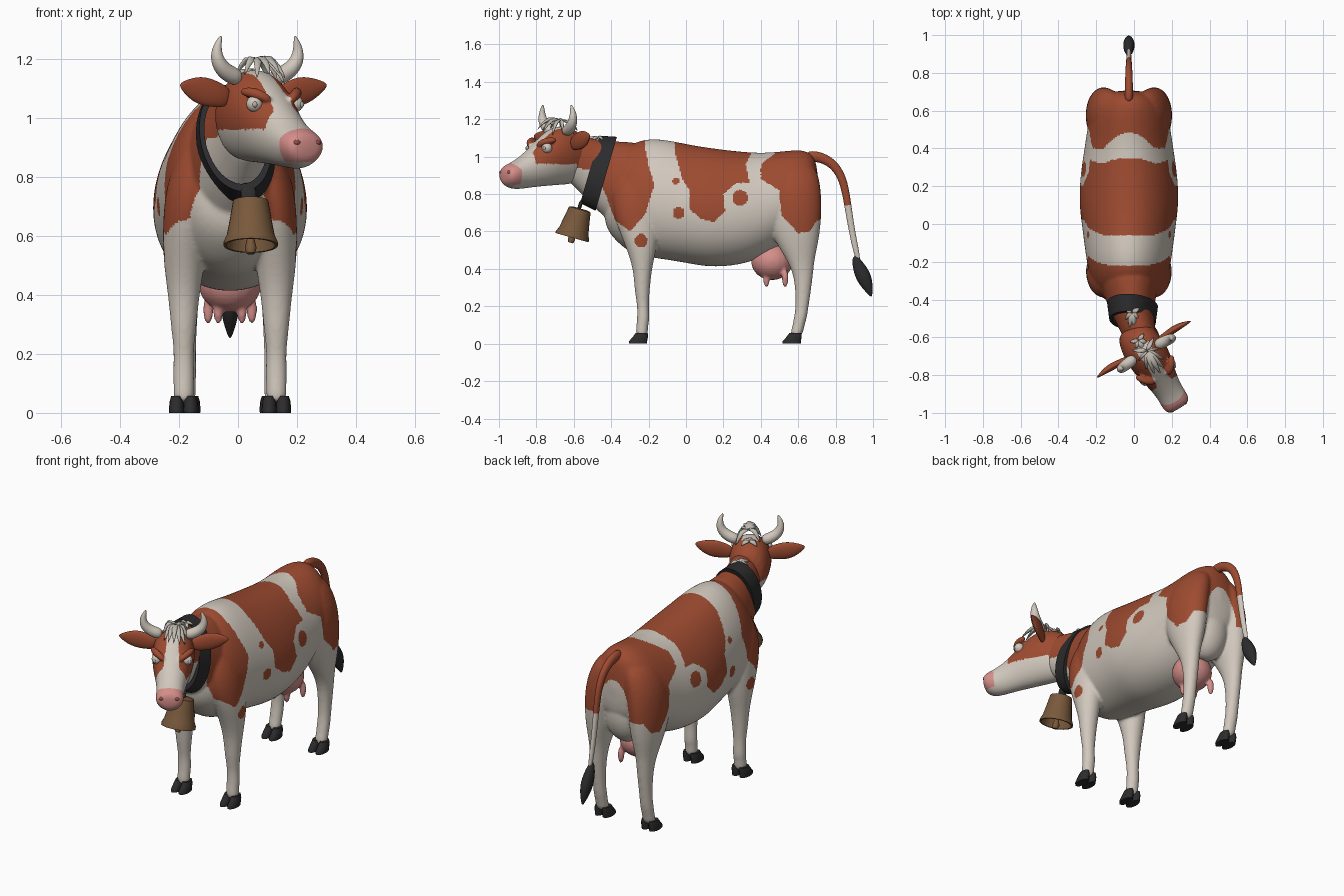
import bpy, bmesh, random
from math import sin, cos, pi, radians
from mathutils import Vector, Matrix

default = bpy.data.objects.get("Cube")
if default:
    bpy.data.objects.remove(default, do_unlink=True)
random.seed(4)


def material(name, colour):
    mat = bpy.data.materials.new(name)
    mat.use_nodes = True
    mat.diffuse_color = (*colour, 1)
    mat.node_tree.nodes["Principled BSDF"].inputs["Base Color"].default_value = (*colour, 1)
    return mat


WHITE = material("cream hide", (.64, .58, .51))
BROWN = material("red brown hide", (.34, .07, .03))
PINK = material("pink skin", (.66, .27, .25))
ROSE = material("dark pink nostril", (.3, .08, .07))
BLACK = material("black horn and leather", (.025, .025, .027))
BRONZE = material("bronze", (.19, .1, .045))
HAIR = material("pale hair", (.52, .49, .43))

CX = -.027                                   # middle plane of the body
HEAD = Matrix.Translation((.05, -.66, 0)) @ Matrix.Rotation(radians(31), 4, 'Z')
X, Y, Z = Vector((1, 0, 0)), Vector((0, 1, 0)), Vector((0, 0, 1))


def loft(bm, rings, seg=16, egg=0):
    """Skin elliptical rings, each given as centre and two half axes."""
    loops = []
    for centre, u, v in rings:
        angles = [2 * pi * i / seg for i in range(seg)]
        loops.append([bm.verts.new(centre + u * cos(a) * (1 - egg * sin(a)) + v * sin(a)) for a in angles])
    for low, high in zip(loops, loops[1:]):
        for i in range(seg):
            j = (i + 1) % seg
            bm.faces.new((low[i], low[j], high[j], high[i]))
    bm.faces.new(loops[0][::-1])
    bm.faces.new(loops[-1])


def tube(bm, path, radii, flat=1, ref=X, seg=12):
    """Tapered tube along a path."""
    points = [Vector(p) for p in path]
    rings = []
    for i, (point, r) in enumerate(zip(points, radii)):
        along = (points[min(i + 1, len(points) - 1)] - points[max(i - 1, 0)]).normalized()
        u = ref.cross(along).normalized()
        rings.append((point, u * r * flat, along.cross(u) * r))
    loft(bm, rings, seg)


def ball(bm, centre, size):
    matrix = Matrix.Translation(centre) @ Matrix.Diagonal(Vector(size).to_4d())
    bmesh.ops.create_uvsphere(bm, u_segments=20, v_segments=12, radius=1, matrix=matrix)


def finish(name, bm, mats, rule=None, subdiv=0, voxel=0, matrix=None, sharp=None):
    """Make the object, apply its modifiers and colour its faces by a rule."""
    bmesh.ops.recalc_face_normals(bm, faces=bm.faces[:])
    mesh = bpy.data.meshes.new(name)
    bm.to_mesh(mesh)
    bm.free()
    obj = bpy.data.objects.new(name, mesh)
    bpy.context.scene.collection.objects.link(obj)
    if subdiv:
        obj.modifiers.new("round", 'SUBSURF').levels = subdiv
    if voxel:
        remesh = obj.modifiers.new("merge", 'REMESH')
        remesh.mode = 'VOXEL'
        remesh.voxel_size = voxel
        relax = obj.modifiers.new("relax", 'SMOOTH')
        relax.factor, relax.iterations = .5, 6
    if obj.modifiers:
        graph = bpy.context.evaluated_depsgraph_get()
        mesh = bpy.data.meshes.new_from_object(obj.evaluated_get(graph))
        obj.modifiers.clear()
        obj.data = mesh
    mesh.materials.clear()
    for mat in mats:
        mesh.materials.append(mat)
    for face in mesh.polygons:
        face.use_smooth = True
        face.material_index = rule(face.center) if rule else 0
    if sharp:
        mesh.set_sharp_from_angle(angle=radians(sharp))
    if matrix:
        obj.matrix_world = matrix


def inside(poly, y, z):
    hit = False
    for (ay, az), (by, bz) in zip(poly, poly[1:] + poly[:1]):
        if (az > z) != (bz > z) and y < (by - ay) * (z - az) / (bz - az) + ay:
            hit = not hit
    return hit


# Hide patches as side outlines (y, z), plus round spots (y, z, radius)
SHOULDER = [(-.8, 1.3), (-.22, 1.3), (-.22, 1.05), (-.2, .95), (-.17, .85), (-.22, .69), (-.3, .6),
            (-.38, .66), (-.43, .8), (-.5, .93), (-.8, .96)]
SADDLE = [(-.06, 1.3), (-.06, 1.02), (-.02, .88), (.02, .82), (.02, .72), (.08, .67), (.15, .65),
          (.21, .71), (.2, .8), (.27, .86), (.34, .86), (.32, .96), (.35, 1.02), (.33, 1.3)]
RUMP = [(.5, 1.3), (.49, 1.03), (.4, .96), (.4, .88), (.5, .82), (.51, .69), (.6, .59), (.66, .6),
        (.7, .66), (.9, .68), (.9, 1.3)]
SPOTS = [(-.24, .55, .035), (-.04, .7, .032), (-.055, .87, .018), (.29, .78, .042)]


def hide_rule(c):
    dx = abs(c.x - CX)
    if c.y > .5 and (dx / .11) ** 2 + ((c.z - .6) / .27) ** 2 < 1:
        return 0
    if any((c.y - y) ** 2 + (c.z - z) ** 2 < r * r for y, z, r in SPOTS):
        return int(dx > .1)
    return int(any(inside(p, c.y, c.z) for p in (SHOULDER, SADDLE, RUMP)))


# Body: torso (y, top, bottom, half width), neck and four legs merged
TORSO = [(-.44, .8, .63, .08), (-.37, 1, .54, .165), (-.28, 1.085, .47, .21), (-.16, 1.105, .455, .23),
         (0, 1.07, .43, .25), (.12, 1.05, .405, .266), (.28, 1.03, .415, .256), (.42, 1.02, .46, .232),
         (.55, 1.035, .56, .215), (.64, 1.04, .6, .185), (.71, .99, .66, .11)]
NECK = [(CX, -.25, .83, .18, .26), (-.02, -.38, .875, .14, .215), (-.01, -.47, .92, .112, .175),
        (.02, -.56, .97, .095, .14), (.04, -.63, 1, .09, .11)]
# Legs as (z, side offset, y, half width, half depth)
FRONT_LEG = [(.03, .157, -.237, .038, .036), (.09, .157, -.235, .034, .031), (.13, .157, -.228, .038, .035),
             (.2, .157, -.23, .033, .03), (.29, .157, -.235, .044, .042), (.4, .157, -.232, .054, .05),
             (.52, .155, -.238, .074, .085), (.66, .15, -.26, .08, .125), (.8, .13, -.275, .085, .125),
             (.95, .08, -.27, .06, .09)]
HIND_LEG = [(.03, .15, .585, .038, .036), (.09, .15, .6, .034, .032), (.14, .15, .612, .037, .036),
            (.2, .15, .622, .034, .034), (.36, .15, .63, .042, .05), (.45, .15, .612, .052, .075),
            (.56, .145, .59, .08, .125), (.7, .14, .57, .095, .16), (.85, .12, .57, .097, .155),
            (.98, .07, .59, .065, .1)]
body = bmesh.new()
loft(body, [(Vector((CX, y, (t + b) / 2)), X * w, Z * (t - b) / 2) for y, t, b, w in TORSO], 24, .12)
tilt = Vector((0, .26, .965))
loft(body, [(Vector((x, y, z)), X * w, tilt * h) for x, y, z, w, h in NECK])
ball(body, (CX, .58, .65), (.13, .115, .18))
for side in (-1, 1):
    for leg in (FRONT_LEG, HIND_LEG):
        loft(body, [(Vector((CX + side * dx, y, z)), X * w, Y * d) for z, dx, y, w, d in leg])
finish("body", body, [WHITE, BROWN], hide_rule, 2, .008)

# Cloven hooves, two toes to a foot
for end, leg in (("front", FRONT_LEG), ("hind", HIND_LEG)):
    for label, side in (("right", -1), ("left", 1)):
        hoof = bmesh.new()
        for toe in (-1, 1):
            x, y = CX + side * leg[0][1] + toe * .024, leg[0][2]
            stack = [(0, -.02, .05, .025), (.012, -.02, .05, .026), (.038, -.006, .041, .024), (.058, 0, .033, .018)]
            loft(hoof, [(Vector((x, y + dy, z)), X * w, Y * d) for z, dy, d, w in stack], 14)
        finish(f"{end}_{label}_hoof", hoof, [BLACK], sharp=50)

# Udder with four teats
udder = bmesh.new()
ball(udder, (CX, .46, .44), (.108, .112, .1))
for side in (-1, 1):
    for dx, y in ((.04, .43), (.074, .53)):
        ball(udder, (CX + side * dx, y, .35), (.018, .018, .05))
finish("udder", udder, [PINK], voxel=.008)

# Tail and its dark switch
tail = bmesh.new()
tube(tail, [(CX, .64, 1), (CX, .7, 1.003), (CX, .76, .98), (CX, .81, .935), (CX, .845, .86), (CX, .864, .75),
            (CX, .89, .58), (CX, .925, .43)], [.024, .023, .021, .019, .017, .015, .013, .012], 1.3)
finish("tail", tail, [WHITE, BROWN], lambda c: int(c.z > .75), 2)
switch = bmesh.new()
tube(switch, [(CX, .9, .47), (CX, .92, .42), (CX, .948, .36), (CX, .97, .31), (CX, .992, .25)],
     [.01, .026, .034, .025, .004], 1.3)
finish("tail_switch", switch, [BLACK], subdiv=2)

# Head (forward distance, top, bottom, half width) with brow ridges merged
SKULL = [(-.14, 1.1, .88, .08), (-.06, 1.155, .85, .108), (.03, 1.175, .845, .116), (.11, 1.13, .84, .108),
         (.18, 1.065, .835, .088), (.26, 1, .825, .073), (.315, .97, .825, .077), (.35, .957, .84, .073),
         (.37, .93, .865, .05)]


def head_rule(c):
    f, side = -c.y, abs(c.x)
    if f > .295 + max(0, c.z - .93) and c.z > .85:
        return 2
    blaze = f > -.02 and side < .03 + .12 * abs(f - .1) and c.z > 1
    return int(f < .215 and c.z > .96 and not blaze)


head = bmesh.new()
loft(head, [(Vector((0, -f, (t + b) / 2)), X * w, Z * (t - b) / 2) for f, t, b, w in SKULL], egg=-.1)
for side in (-1, 1):
    tube(head, [(side * .035, -.185, 1.055), (side * .08, -.16, 1.085), (side * .112, -.1, 1.09)],
         [.014, .021, .016], ref=Z)
finish("head", head, [WHITE, BROWN, PINK], head_rule, 2, .006, HEAD)

for label, side in (("right", -1), ("left", 1)):
    horn = bmesh.new()
    tube(horn, [(side * .06, -.02, 1.13), (side * .12, -.025, 1.152), (side * .155, -.03, 1.185),
                (side * .165, -.03, 1.23), (side * .145, -.035, 1.28)], [.032, .031, .027, .019, .004], ref=Y)
    finish(label + "_horn", horn, [WHITE], subdiv=2, matrix=HEAD)
    ear = bmesh.new()
    tube(ear, [(side * .09, 0, 1.065), (side * .14, 0, 1.078), (side * .19, .005, 1.09),
               (side * .24, .003, 1.1), (side * .292, -.005, 1.112)], [.013, .018, .021, .016, .003], 2.5, Y)
    finish(label + "_ear", ear, [BROWN], subdiv=2, matrix=HEAD)
    eye = bmesh.new()
    ball(eye, (side * .08, -.145, 1.047), (.028, .028, .028))
    finish(label + "_eye", eye, [WHITE], matrix=HEAD)
    iris = bmesh.new()
    ball(iris, (side * .092, -.168, 1.045), (.009, .006, .01))
    finish(label + "_iris", iris, [HAIR], matrix=HEAD)
    nostril = bmesh.new()
    ball(nostril, (side * .04, -.358, .916), (.014, .01, .01))
    finish(label + "_nostril", nostril, [ROSE], matrix=HEAD)


def hair_tuft(name, root, spread, reach, drop, count, matrix=None):
    """Fan of pointed locks falling from a root."""
    bm = bmesh.new()
    root = Vector(root)
    for i in range(count):
        a = (i / (count - 1) - .5) * pi * 1.2
        tip = Vector((sin(a) * spread, -cos(a) * reach, -drop * random.uniform(.6, 1.2)))
        middle = tip * .5 + Z * drop * .75
        tube(bm, [root, root + middle, root + tip], [.014, .02, .002], .6, seg=8)
    finish(name, bm, [HAIR], subdiv=1, matrix=matrix)


hair_tuft("forelock", (.01, -.02, 1.188), .07, .145, .07, 9, HEAD)
hair_tuft("poll_hair", (0, .05, 1.155), .045, .06, .025, 5, HEAD)
hair_tuft("nape_hair", (-.01, -.47, 1.1), .04, .085, .02, 6)

# Collar band, slightly conical, with strap and bell
collar = bmesh.new()
centre, across, upright = Vector((-.008, -.47, .92)), X * .127, Vector((-.025, .055, .19))
half_band = Vector((0, -.965, .26)) * .045
loops = []
for i in range(48):
    a = 2 * pi * i / 48
    spoke = across * cos(a) + upright * sin(a)
    corners = [(.9, -1), (1.04, -1), (.95, 1), (.82, 1)]
    loops.append([collar.verts.new(centre + spoke * s + half_band * k) for s, k in corners])
for one, two in zip(loops, loops[1:] + loops[:1]):
    for i in range(4):
        j = (i + 1) % 4
        collar.faces.new((one[i], one[j], two[j], two[i]))
finish("collar", collar, [BLACK], sharp=40)

strap = bmesh.new()
tube(strap, [(.03, -.535, .78), (.035, -.568, .755), (.04, -.572, .7)], [.026, .028, .026], .4)
finish("bell_strap", strap, [BLACK], subdiv=1)

down = Vector((0, -.27, -.96)).normalized()
depth = down.cross(X)
top = Vector((.043, -.566, .723))
bell = bmesh.new()
SHELL = [(0, .04), (.006, .06), (.06, .069), (.125, .081), (.15, .092), (.162, .092), (.162, .083), (.03, .055)]
loft(bell, [(top + down * h, X * r, depth * r) for h, r in SHELL], 28)
finish("bell", bell, [BRONZE], sharp=35)
clapper = bmesh.new()
tube(clapper, [top + down * h for h in (.03, .13, .17, .19)], [.008, .01, .02, .014])
finish("bell_clapper", clapper, [BRONZE], sharp=50)
